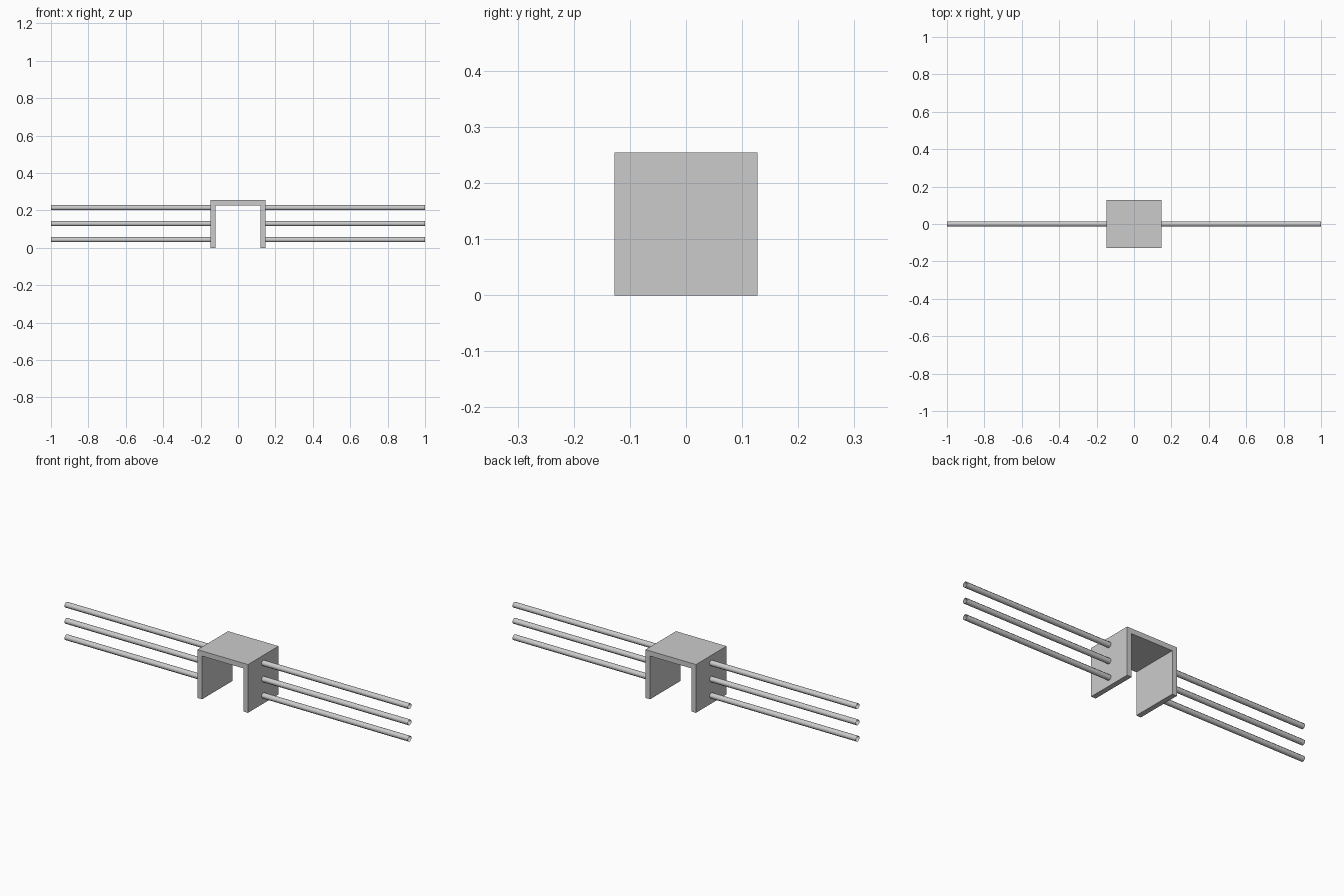
import bpy, bmesh, math
from mathutils import Matrix

if "Cube" in bpy.data.objects:
    bpy.data.objects.remove(bpy.data.objects["Cube"])

W, D, H, T = 0.147, 0.127, 0.254, 0.027   # half width, half depth, height, wall


def finish(bm, name):
    bmesh.ops.recalc_face_normals(bm, faces=bm.faces)
    mesh = bpy.data.meshes.new(name)
    bm.to_mesh(mesh)
    bm.free()
    ob = bpy.data.objects.new(name, mesh)
    bpy.context.collection.objects.link(ob)
    return ob


# U-shaped bracket: upside-down channel profile extruded along y
profile = [(-W, 0), (-W, H), (W, H), (W, 0),
           (W - T, 0), (W - T, H - T), (-W + T, H - T), (-W + T, 0)]
bm = bmesh.new()
face = bm.faces.new([bm.verts.new((x, -D, z)) for x, z in profile])
ext = bmesh.ops.extrude_face_region(bm, geom=[face], use_keep_orig=True)
verts = [g for g in ext["geom"] if isinstance(g, bmesh.types.BMVert)]
bmesh.ops.translate(bm, verts=verts, vec=(0, 2 * D, 0))
finish(bm, "bracket")


# Horizontal rod: open-ended thin tube running outward from a bracket wall
def rod(name, side, z, radius=0.0145):
    length = 1 - W
    bm = bmesh.new()
    place = (Matrix.Translation((side * (W + length / 2), 0, z))
             @ Matrix.Rotation(math.pi / 2, 4, 'Y')
             @ Matrix.Rotation(math.pi / 8, 4, 'Z'))
    bmesh.ops.create_cone(bm, cap_ends=False, segments=8, radius1=radius,
                          radius2=radius, depth=length, matrix=place)
    ob = finish(bm, name)
    for p in ob.data.polygons:
        p.use_smooth = True


# Three rods on each side
for side, label in ((-1, "left"), (1, "right")):
    for z, level in ((0.043, "lower"), (0.129, "middle"), (0.214, "upper")):
        rod(f"{label}_{level}_rod", side, z)
